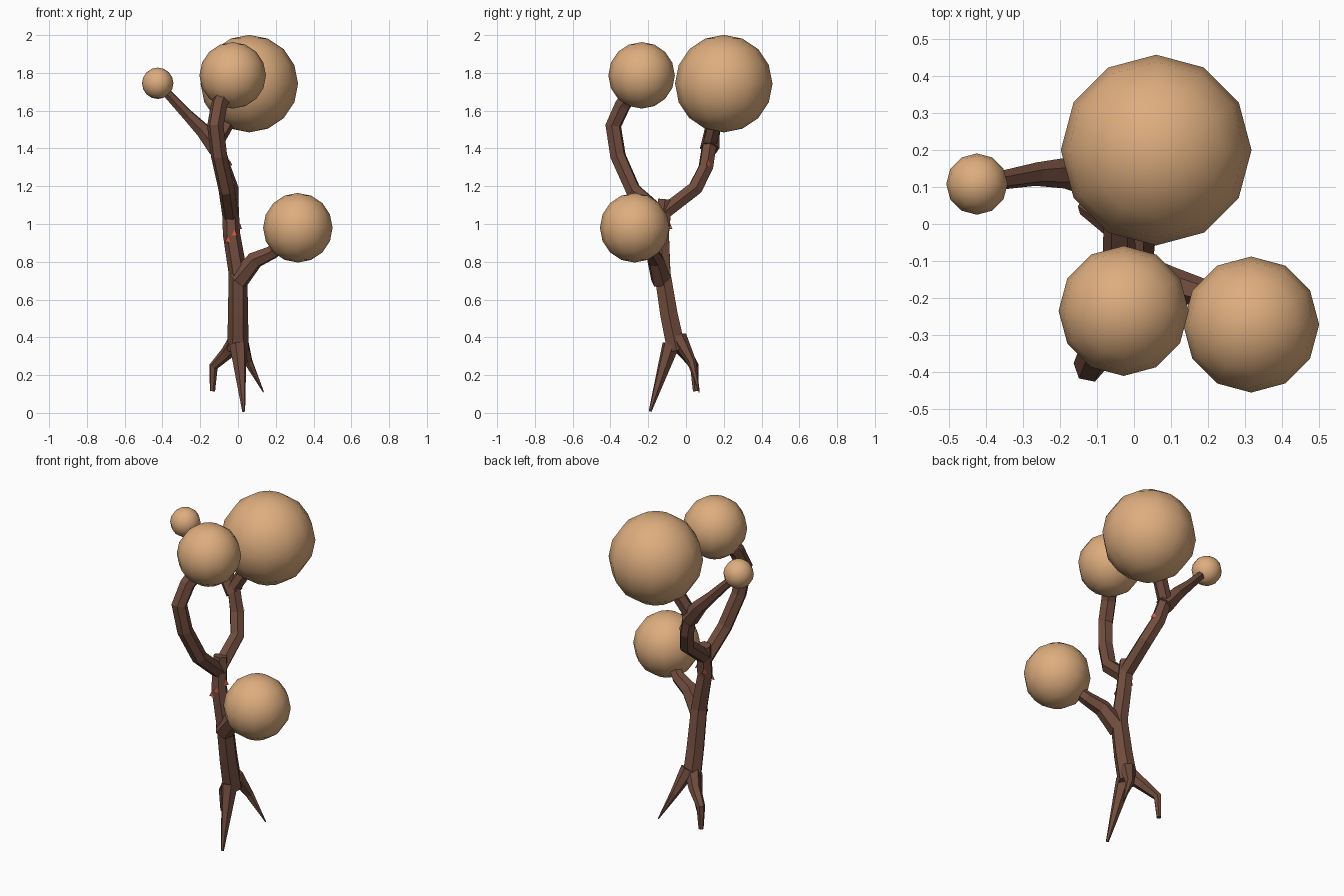
import bpy
from mathutils import Vector

if "Cube" in bpy.data.objects:
    bpy.data.objects.remove(bpy.data.objects["Cube"])


def material(name, rgb):
    m = bpy.data.materials.new(name)
    m.diffuse_color = (*rgb, 1)
    m.use_nodes = True
    m.node_tree.nodes["Principled BSDF"].inputs["Base Color"].default_value = m.diffuse_color
    return m


bark = material("brown bark", (0.165, 0.073, 0.048))
foliage = material("tan foliage", (0.73, 0.42, 0.21))
scar = material("orange scar", (0.65, 0.09, 0.04))

# Six-sided tapered limbs, all splines of one curve
curve = bpy.data.curves.new("trunk_and_branches", 'CURVE')
curve.dimensions = '3D'
curve.bevel_depth = 1.0
curve.bevel_resolution = 1
curve.use_fill_caps = True
curve.materials.append(bark)


def limb(r_start, r_end, *path):
    s = curve.splines.new('POLY')
    s.use_smooth = False
    s.points.add(len(path) - 1)
    for i, (p, co) in enumerate(zip(s.points, path)):
        p.co = (*co, 1)
        p.radius = r_start + (r_end - r_start) * i / (len(path) - 1)


# Stem
limb(0.057, 0.042, (0, -0.05, 0.33), (0, -0.09, 0.52), (0, -0.125, 0.74),
     (-0.035, -0.13, 0.95), (-0.04, -0.11, 1.13))
# Front, left and right roots
limb(0.047, 0.008, (0, -0.08, 0.36), (0.03, -0.19, 0.008))
limb(0.045, 0.014, (-0.01, -0.05, 0.38), (-0.06, 0, 0.315), (-0.13, 0.045, 0.245),
     (-0.135, 0.05, 0.115))
limb(0.045, 0.003, (0.01, -0.04, 0.4), (0.055, 0.03, 0.27), (0.135, 0.07, 0.11))
# Low right branch
limb(0.056, 0.03, (0, -0.13, 0.7), (0.09, -0.16, 0.81), (0.18, -0.185, 0.85),
     (0.29, -0.25, 0.95))
# Front branch
limb(0.043, 0.045, (-0.04, -0.12, 1.04), (-0.06, -0.28, 1.18), (-0.1, -0.36, 1.36),
     (-0.12, -0.385, 1.52), (-0.1, -0.335, 1.63), (-0.05, -0.25, 1.74))
# Rear branch up to the large crown
limb(0.044, 0.04, (-0.04, -0.12, 1.06), (-0.04, 0.05, 1.19), (-0.08, 0.105, 1.3),
     (-0.115, 0.125, 1.43), (0, 0.18, 1.64))
# Left twig
limb(0.052, 0.022, (-0.11, 0.125, 1.4), (-0.185, 0.138, 1.495), (-0.265, 0.135, 1.575),
     (-0.42, 0.108, 1.74))

trunk = bpy.data.objects.new("trunk_and_branches", curve)
bpy.context.collection.objects.link(trunk)
bpy.context.view_layer.objects.active = trunk
trunk.select_set(True)
bpy.ops.object.convert(target='MESH')
trunk = bpy.context.object
bpy.context.view_layer.update()

# Small orange scars laid on the bark
for i, spot in enumerate([(-0.055, -0.25, 0.92), (-0.02, -0.25, 0.965), (0.05, -0.11, 0.99),
                          (-0.1, 0, 0.98), (0.05, 0.14, 1.35)]):
    ok, loc, n, _ = trunk.closest_point_on_mesh(Vector(spot))
    u = n.cross(Vector((0, 0, 1))).normalized() * 0.016
    v = n.cross(u)
    c = loc + n * 0.003
    mesh = bpy.data.meshes.new("bark_scar")
    mesh.from_pydata([c - u + v, c + u + v, c - v], [], [(0, 1, 2)])
    if mesh.polygons[0].normal.dot(n) < 0:
        mesh.flip_normals()
    mesh.materials.append(scar)
    bpy.context.collection.objects.link(bpy.data.objects.new(f"bark_scar_{i + 1}", mesh))

# Foliage balls
for name, pos, r in [("large_crown", (0.06, 0.2, 1.743), 0.258),
                     ("front_crown", (-0.028, -0.235, 1.787), 0.176),
                     ("small_crown", (-0.425, 0.108, 1.745), 0.083),
                     ("low_crown", (0.317, -0.272, 0.98), 0.184)]:
    bpy.ops.mesh.primitive_uv_sphere_add(segments=12, ring_count=8, radius=r, location=pos)
    ball = bpy.context.object
    ball.name = name
    ball.data.materials.append(foliage)
    bpy.ops.object.shade_smooth()
